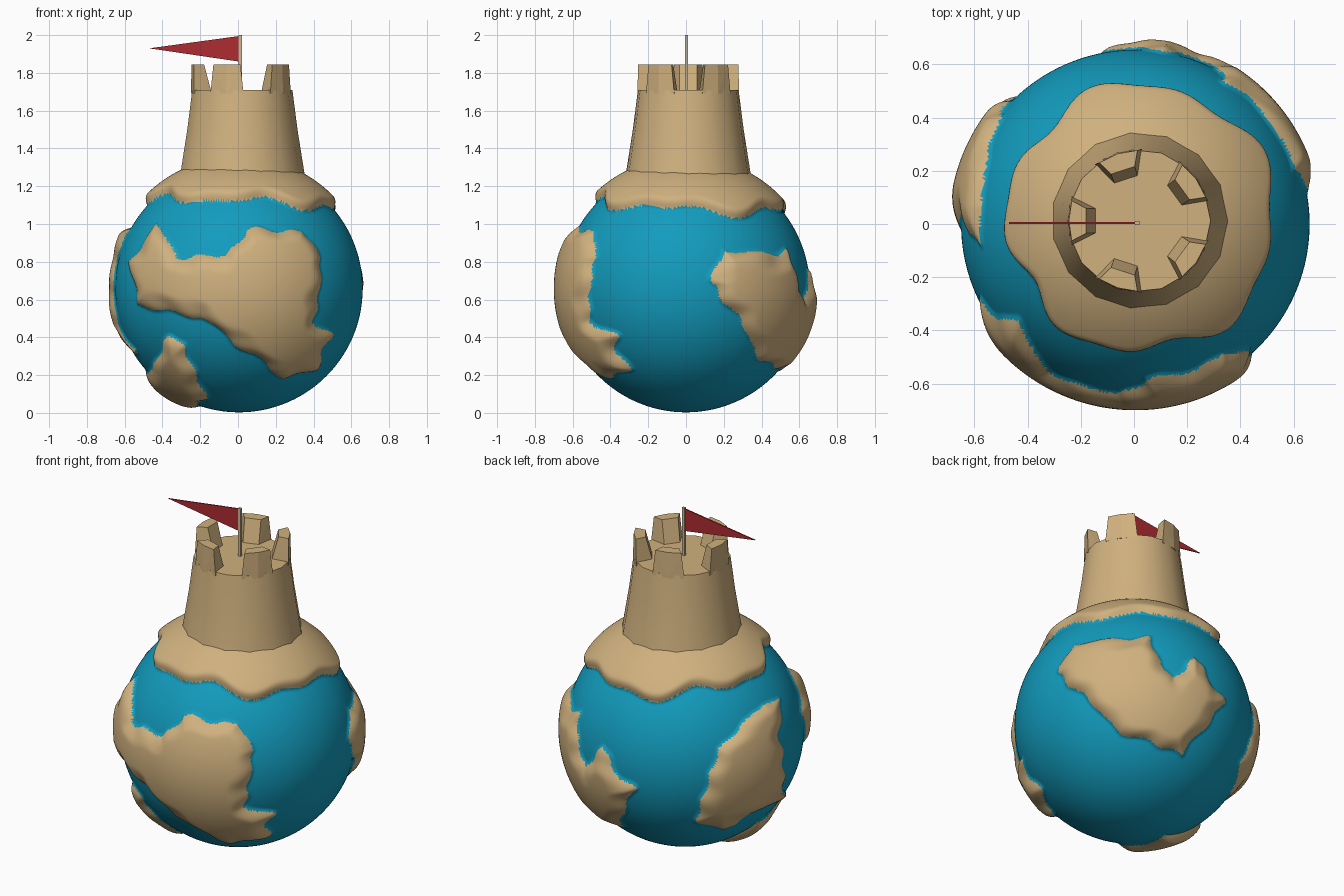
import bpy, bmesh, math
from mathutils import Vector

if "Cube" in bpy.data.objects:
    bpy.data.objects.remove(bpy.data.objects["Cube"])

CENTRE, R = Vector((0.005, 0, 0.658)), 0.655
TX, TY = 0.02, 0.012           # tower axis


def mat(name, rgb):
    m = bpy.data.materials.new(name)
    m.diffuse_color = (*rgb, 1)
    m.use_nodes = True
    m.node_tree.nodes["Principled BSDF"].inputs["Base Color"].default_value = m.diffuse_color
    return m


SAND = mat("sand", (0.63, 0.44, 0.21))
OCEAN = mat("ocean blue", (0.006, 0.33, 0.51))
RED = mat("flag red", (0.42, 0.025, 0.03))
WOOD = mat("pole beige", (0.6, 0.5, 0.32))


def make(name, bm, mats, smooth=None):
    bmesh.ops.recalc_face_normals(bm, faces=bm.faces)
    me = bpy.data.meshes.new(name)
    bm.to_mesh(me)
    bm.free()
    ob = bpy.data.objects.new(name, me)
    bpy.context.collection.objects.link(ob)
    for m in mats:
        me.materials.append(m)
    if smooth:
        bpy.ops.object.select_all(action='DESELECT')
        ob.select_set(True)
        bpy.context.view_layer.objects.active = ob
        bpy.ops.object.shade_smooth_by_angle(angle=math.radians(smooth))
    return ob


def view(az, el):
    """Right, up and toward-viewer axes; az 0 is the front, 90 the right."""
    a, e = math.radians(az), math.radians(el)
    s, c = math.sin(a), math.cos(a)
    return (Vector((c, s, 0)),
            Vector((-s * math.sin(e), c * math.sin(e), math.cos(e))),
            Vector((s * math.cos(e), -c * math.cos(e), math.sin(e))))


# Rough continent outlines, each as seen from one direction (hundredths)
CONTINENTS = [
    (view(0, 0), [(-58, 14), (-44, 35), (-33, 16), (-6, 17), (4, 32), (34, 31), (45, 17),
                  (40, -17), (49, -25), (42, -43), (24, -48), (-20, -15), (-54, -8)]),
    (view(0, 0), [(-48, -44), (-37, -26), (-29, -30), (-16, -60), (-50, -70)]),
    (view(140, -31), [(-43, 30), (-34, 47), (8, 49), (22, 26), (34, 39), (50, 14),
                      (27, -15), (-7, -3), (-28, 18)]),
    (view(214, 26), [(53, 16), (44, 13), (20, -13), (8, -52), (22, -57), (55, -37)]),
]


def inset(u, v, poly):
    """Distance inside the outline, negative outside."""
    inside, best = False, 9e9
    for (ax, ay), (bx, by) in zip(poly, poly[1:] + poly[:1]):
        if (ay > v) != (by > v) and u < ax + (v - ay) * (bx - ax) / (by - ay):
            inside = not inside
        dx, dy = bx - ax, by - ay
        t = max(0, min(1, ((u - ax) * dx + (v - ay) * dy) / (dx * dx + dy * dy)))
        best = min(best, math.hypot(u - ax - t * dx, v - ay - t * dy))
    return best if inside else -best


def land(n):
    """How far inside land a direction lies; positive is land."""
    a = math.atan2(n.y, n.x)
    edge = 0.665 + 0.03 * math.sin(5 * a + 2.2) + 0.02 * math.sin(9 * a)
    best = (n.z + 0.05 * (n.x + n.y) - edge) * 1.6      # sandy cap under the tower
    wave = 0.009 * (math.sin(23 * n.x + 9 * n.z) + math.sin(25 * n.z - 8 * n.y))
    for (right, up, fwd), outline in CONTINENTS:
        d = n.dot(fwd)
        if d > 0 and best < 0:
            p = n * 67
            coast = inset(p.dot(right), p.dot(up), outline) / 100 + wave
            best = max(best, min(coast, d))
    return best


# Globe: one fine sphere, land puffed outward and coloured by the outlines
bm = bmesh.new()
bmesh.ops.create_icosphere(bm, subdivisions=7, radius=1)
for f in bm.faces:
    f.material_index = 1 if land(f.calc_center_median().normalized()) > 0 else 0
for v in bm.verts:
    n = v.co.normalized()
    t = max(0, min(1, (land(n) + 0.01) / 0.09))
    v.co = CENTRE + n * (R + 0.045 * t * (2 - t))
make("globe", bm, [OCEAN, SAND], 60)

# Tower: tapered low-poly drum with a flat floor on top
bm = bmesh.new()
SIDES, rings = 15, []
for r, z in ((0.345, 1.2), (0.33, 1.28), (0.295, 1.5), (0.268, 1.71)):
    rings.append([bm.verts.new((TX + r * math.cos(2 * math.pi * i / SIDES),
                                TY + r * math.sin(2 * math.pi * i / SIDES), z))
                  for i in range(SIDES)])
for lo, hi in zip(rings, rings[1:]):
    for i in range(SIDES):
        j = (i + 1) % SIDES
        bm.faces.new((lo[i], lo[j], hi[j], hi[i]))
bm.faces.new(rings[-1])
bm.faces.new(rings[0][::-1])
make("tower", bm, [SAND], 40)

# Battlements: five wedges around the rim, leaning in at the foot
for k in range(5):
    bm = bmesh.new()
    mid = math.radians(36 + 72 * k)
    for z, half, ro, ri in ((1.69, 20, 0.27, 0.165), (1.845, 16.5, 0.265, 0.205)):
        for r, off in ((ro, -half), (ro, 0), (ro, half), (ri, -half * 0.8), (ri, half * 0.8)):
            a = mid + math.radians(off)
            bm.verts.new((TX + r * math.cos(a), TY + r * math.sin(a), z))
    bmesh.ops.convex_hull(bm, input=bm.verts)
    make(f"battlement_{k + 1}", bm, [SAND])

# Flag pole
bm = bmesh.new()
bmesh.ops.create_cube(bm, size=1)
for v in bm.verts:
    v.co = Vector((0.012 + v.co.x * 0.018, 0.003 + v.co.y * 0.015, 1.85 + v.co.z * 0.3))
make("flag_pole", bm, [WOOD])

# Pennant
bm = bmesh.new()
for y in (0.0, 0.007):
    for x, z in ((0.005, 1.995), (0.005, 1.86), (-0.47, 1.93)):
        bm.verts.new((x, y, z))
bmesh.ops.convex_hull(bm, input=bm.verts)
make("pennant", bm, [RED])
